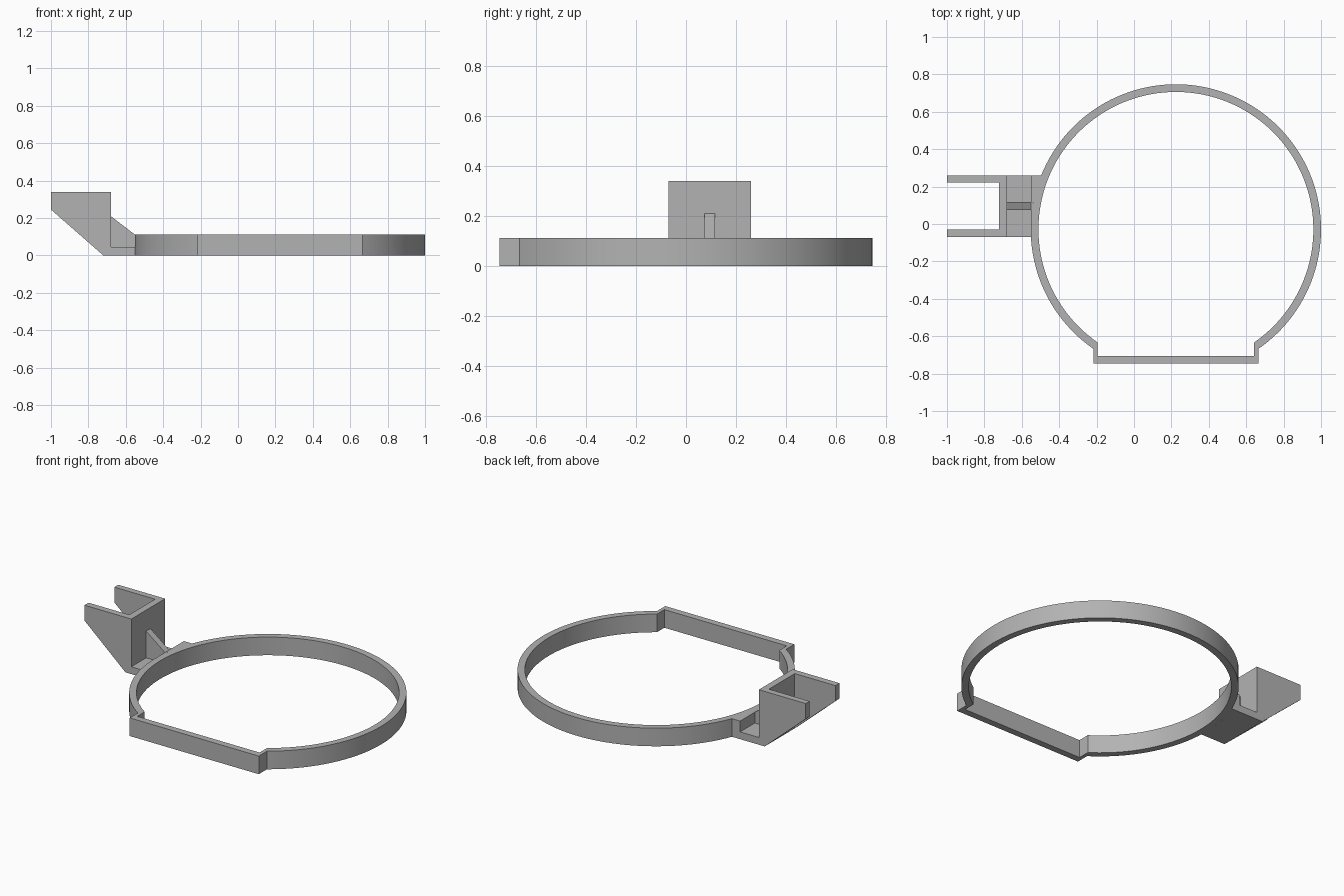
import bpy, bmesh
from math import sin, cos, acos, pi, radians

cube = bpy.data.objects.get("Cube")
if cube:
    bpy.data.objects.remove(cube, do_unlink=True)

CX, CY, R_OUT, R_IN = 0.224, -0.029, 0.776, 0.735
BAND_H = 0.112
SEGS = 120

grey = bpy.data.materials.new("plain grey")
grey.use_nodes = True
colour = (0.45, 0.45, 0.45, 1)
grey.diffuse_color = colour
grey.node_tree.nodes["Principled BSDF"].inputs["Base Color"].default_value = colour


def finish(name, bm):
    bmesh.ops.recalc_face_normals(bm, faces=bm.faces)
    mesh = bpy.data.meshes.new(name)
    bm.to_mesh(mesh)
    bm.free()
    mesh.materials.append(grey)
    ob = bpy.data.objects.new(name, mesh)
    bpy.context.collection.objects.link(ob)
    return ob


def prism(name, points, direction):
    """Extrude a flat outline of 3D points along a direction."""
    bm = bmesh.new()
    face = bm.faces.new([bm.verts.new(p) for p in points])
    ext = bmesh.ops.extrude_face_region(bm, geom=[face])
    moved = [v for v in ext["geom"] if isinstance(v, bmesh.types.BMVert)]
    bmesh.ops.translate(bm, vec=direction, verts=moved)
    return finish(name, bm)


def side_prism(name, xz, y0, y1):
    return prism(name, [(x, y0, z) for x, z in xz], (0, y1 - y0, 0))


def cut(ob, cutter):
    mod = ob.modifiers.new("cut", 'BOOLEAN')
    mod.operation = 'DIFFERENCE'
    mod.solver = 'EXACT'
    mod.object = cutter
    cutter.hide_render = True
    cutter.hide_set(True)


def band_outline(radius, half_width, front_y):
    """Open arc closed off by a straight-sided box at the front."""
    gap = acos(half_width / radius)
    pts = []
    for i in range(SEGS + 1):
        a = -gap + (pi + 2 * gap) * i / SEGS
        pts.append((CX + radius * cos(a), CY + radius * sin(a)))
    return pts + [(CX - half_width, front_y), (CX + half_width, front_y)]


# Ring band with the flat boxed front
bm = bmesh.new()
rails = []
for outline in (band_outline(R_OUT, 0.441, -0.747), band_outline(R_IN, 0.418, -0.706)):
    for z in (0, BAND_H):
        rails.append([bm.verts.new((x, y, z)) for x, y in outline])
loops = [rails[0], rails[1], rails[3], rails[2]]
count = len(rails[0])
for a, b in zip(loops, loops[1:] + loops[:1]):
    for i in range(count):
        j = (i + 1) % count
        bm.faces.new((a[i], a[j], b[j], b[i]))
band = finish("ring_band", bm)

# Bracket: arms, upright plate, floor and block against the ring
bracket = side_prism("bracket", [
    (-1, 0.34), (-1, 0.245), (-0.72, 0), (-0.45, 0), (-0.45, BAND_H),
    (-0.552, BAND_H), (-0.552, 0.045), (-0.68, 0.045), (-0.68, 0.34)], -0.07, 0.26)
slot = side_prism("slot_cutter", [
    (-1.1, -0.1), (-0.722, -0.1), (-0.722, 0.5), (-1.1, 0.5)], -0.03, 0.222)
disc = prism("ring_cutter", [
    (CX + R_OUT * cos(2 * pi * i / 200), CY + R_OUT * sin(2 * pi * i / 200), -0.1)
    for i in range(200)], (0, 0, 0.4))
cut(bracket, slot)
cut(bracket, disc)

# Sloped rib bracing the upright plate
side_prism("brace_rib", [
    (-0.68, 0.045), (-0.552, 0.045), (-0.552, BAND_H), (-0.68, 0.21)], 0.075, 0.117)

# Smooth the curved band, keeping its corners sharp
bpy.ops.object.select_all(action='DESELECT')
band.select_set(True)
bpy.context.view_layer.objects.active = band
bpy.ops.object.shade_smooth_by_angle(angle=radians(25))
